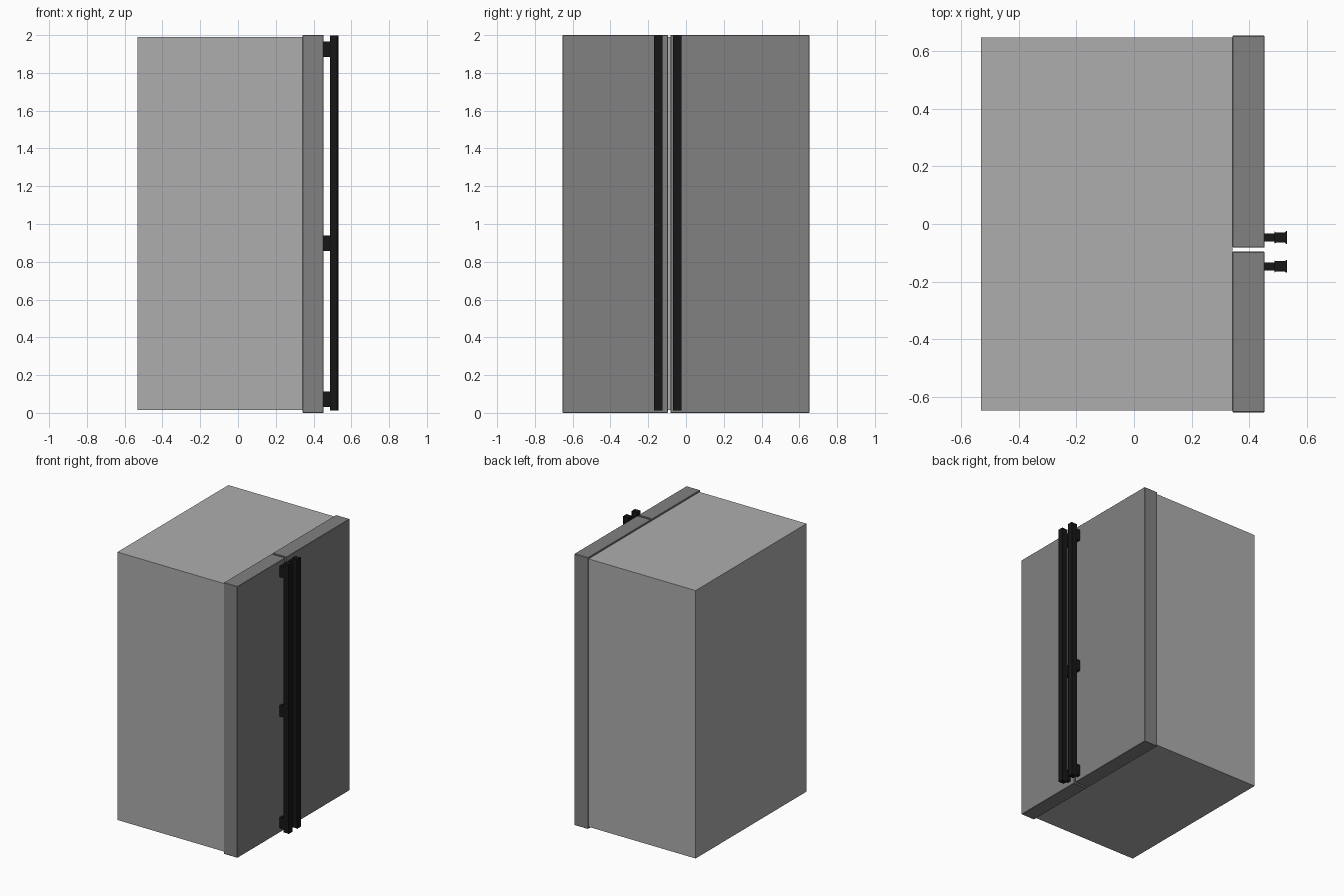
import bpy, bmesh

if "Cube" in bpy.data.objects:
    bpy.data.objects.remove(bpy.data.objects["Cube"])


def mesh_object(name, bm, colour=None):
    bmesh.ops.recalc_face_normals(bm, faces=bm.faces)
    mesh = bpy.data.meshes.new(name)
    bm.to_mesh(mesh)
    bm.free()
    obj = bpy.data.objects.new(name, mesh)
    bpy.context.collection.objects.link(obj)
    if colour:
        mesh.materials.append(colour)
    return obj


def box(name, x, y, z, colour=None, bevel=0):
    bm = bmesh.new()
    bmesh.ops.create_cube(bm, size=1)
    for v in bm.verts:
        v.co = [lo + (c + 0.5) * (hi - lo) for c, (lo, hi) in zip(v.co, (x, y, z))]
    if bevel:
        bmesh.ops.bevel(bm, geom=bm.edges[:], offset=bevel, segments=1, affect='EDGES')
    return mesh_object(name, bm, colour)


def extrude_profile(name, points, z0, z1, colour):
    bm = bmesh.new()
    face = bm.faces.new([bm.verts.new((x, y, z0)) for x, y in points])
    ext = bmesh.ops.extrude_face_region(bm, geom=[face])['geom']
    for v in ext:
        if isinstance(v, bmesh.types.BMVert):
            v.co.z = z1
    if face.is_valid and len(bm.faces) == len(points) + 1:
        bm.faces.new([v for v in face.verts])
    return mesh_object(name, bm, colour)


def material(name, value):
    mat = bpy.data.materials.new(name)
    mat.diffuse_color = (value, value, value, 1)
    mat.use_nodes = True
    mat.node_tree.nodes["Principled BSDF"].inputs["Base Color"].default_value = mat.diffuse_color
    return mat


door_grey = material("door_grey", 0.22)
black = material("black", 0.008)
body_grey = material("body_grey", 0.42)

# Cabinet
box("cabinet", (-0.531, 0.342), (-0.646, 0.646), (0.014, 1.989), body_grey)

# Two unequal doors with a narrow gap
box("narrow_door", (0.342, 0.453), (-0.653, -0.096), (0, 2), door_grey, 0.002)
box("wide_door", (0.342, 0.453), (-0.082, 0.653), (0, 2), door_grey, 0.002)

# Full-height handles with three mounts each
for side, yc in (("narrow", -0.147), ("wide", -0.047)):
    half = [(0.487, 0.021), (0.492, 0.018), (0.524, 0.018), (0.527, 0.022), (0.531, 0.022)]
    profile = [(x, yc + y) for x, y in half] + [(x, yc - y) for x, y in reversed(half)]
    extrude_profile(side + "_door_handle", profile, 0.012, 1.997, black)
    for i, zc in enumerate((0.072, 0.897, 1.924)):
        box(f"{side}_handle_mount_{i + 1}", (0.450, 0.490), (yc - 0.014, yc + 0.014),
            (zc - 0.041, zc + 0.041), black)
